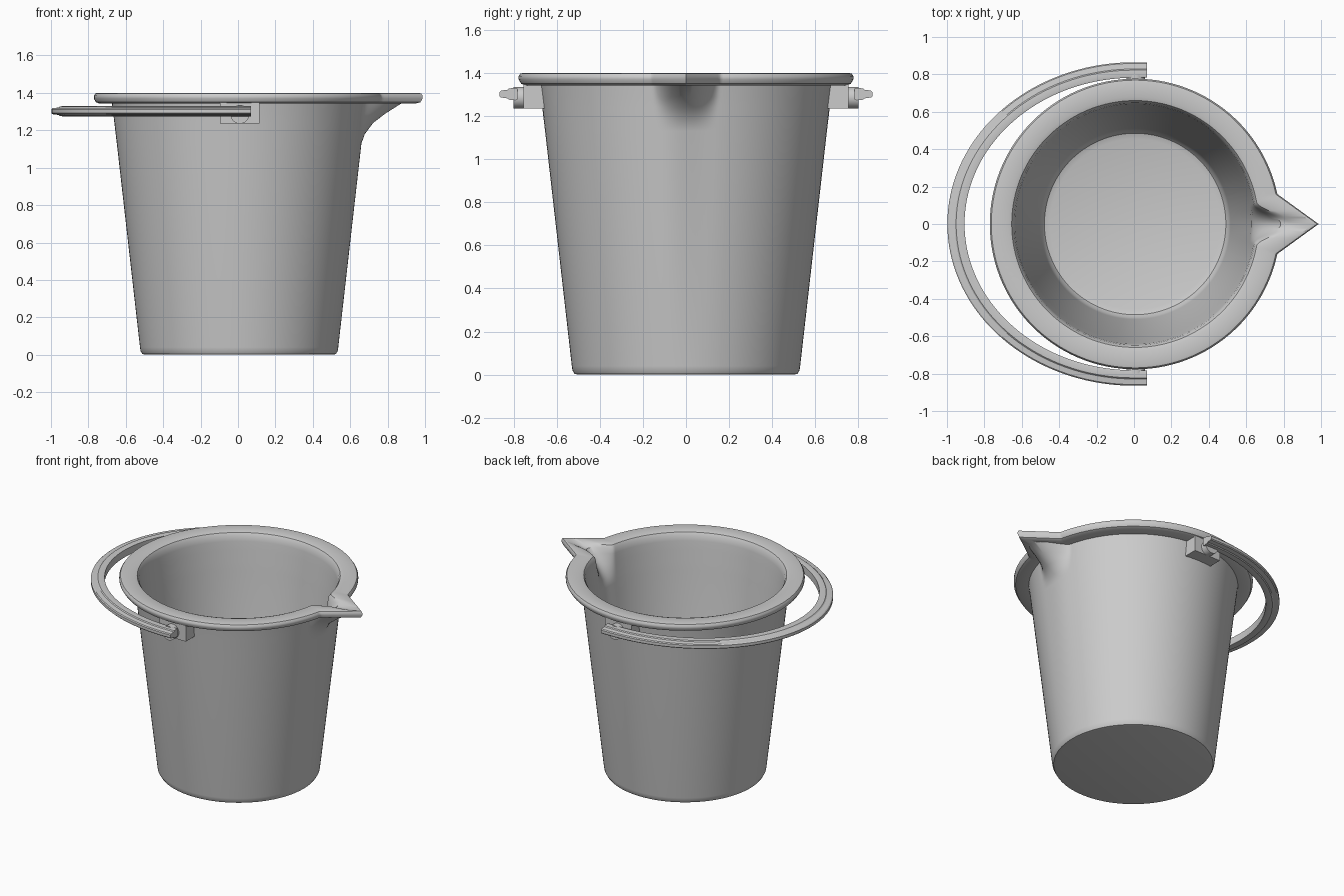
import bpy, bmesh
from math import sin, cos, pi

cube = bpy.data.objects.get("Cube")
if cube:
    bpy.data.objects.remove(cube, do_unlink=True)

grey = bpy.data.materials.new("light grey plastic")
grey.use_nodes = True
grey.diffuse_color = (0.6, 0.6, 0.6, 1)
grey.node_tree.nodes["Principled BSDF"].inputs["Base Color"].default_value = (0.6, 0.6, 0.6, 1)
CENTRE = 0.006


def finish(name, bm, angle=0.6):
    bmesh.ops.recalc_face_normals(bm, faces=bm.faces)
    mesh = bpy.data.meshes.new(name)
    bm.to_mesh(mesh)
    bm.free()
    mesh.materials.append(grey)
    obj = bpy.data.objects.new(name, mesh)
    bpy.context.collection.objects.link(obj)
    bpy.ops.object.select_all(action='DESELECT')
    obj.select_set(True)
    bpy.context.view_layer.objects.active = obj
    bpy.ops.object.shade_smooth_by_angle(angle=angle)
    return obj


def bridge(bm, a, b, closed=True):
    n = len(a)
    for i in range(n if closed else n - 1):
        j = (i + 1) % n
        bm.faces.new((a[i], a[j], b[j], b[i]))


# Spout shapes: a pointed lip for the rim, a soft lobe for the walls
def lip(a):
    return max(0, 0.982 / (cos(a) + 1.375 * abs(sin(a))) - 0.778) if abs(a) < 0.5 else 0


def lobe(a, width):
    return cos(a / width * pi / 2) ** 2 if abs(a) < width else 0


# Bucket profile: radius, height, lip share, wall bulge, bulge half-angle
profile = [
    (0.50, 0.0, 0, 0, 1), (0.518, 0.004, 0, 0, 1), (0.527, 0.02, 0, 0, 1),
    (0.53, 0.04, 0, 0, 1), (0.654, 1.13, 0, 0, 0.2), (0.66, 1.18, 0, 0.012, 0.2),
    (0.667, 1.24, 0, 0.05, 0.22), (0.673, 1.29, 0, 0.11, 0.23),
    (0.68, 1.342, 0, 0.185, 0.24),
    (0.745, 1.342, 0.95, 0, 1), (0.765, 1.35, 1, 0, 1), (0.777, 1.37, 1, 0, 1),
    (0.777, 1.385, 1, 0, 1), (0.769, 1.397, 1, 0, 1), (0.755, 1.4, 0.98, 0, 1),
    (0.68, 1.4, 0, 0.14, 0.19), (0.66, 1.394, 0, 0.14, 0.18),
    (0.648, 1.375, 0, 0.13, 0.17), (0.642, 1.34, 0, 0.10, 0.17),
    (0.636, 1.28, 0, 0.055, 0.16), (0.626, 1.2, 0, 0.01, 0.16),
    (0.62, 1.14, 0, 0, 1), (0.51, 0.11, 0, 0, 1), (0.50, 0.065, 0, 0, 1),
    (0.485, 0.045, 0, 0, 1), (0.455, 0.035, 0, 0, 1),
]
# Angles are closer together around the spout
fine, coarse, edge = 48, 112, 0.3
angles = [-edge + 2 * edge * i / fine for i in range(fine)]
angles += [edge + (2 * pi - 2 * edge) * i / coarse for i in range(coarse)]

bm = bmesh.new()
rings = []
for r, z, share, bulge, width in profile:
    ring = []
    for a in angles:
        rad = r + share * lip(a) + bulge * lobe(a, width)
        dip = 0.022 * lobe(a, 0.09) if z > 1.39 and bulge else 0
        ring.append(bm.verts.new((CENTRE + rad * cos(a), rad * sin(a), z - dip)))
    rings.append(ring)
for lower, upper in zip(rings, rings[1:]):
    bridge(bm, lower, upper)
bm.faces.new(rings[0])
bm.faces.new(rings[-1])
finish("bucket", bm)

# Handle: stepped section swept along a half ellipse with short straight ends
section = [(0, -0.026), (0.012, -0.029), (0.045, -0.026), (0.052, -0.02), (0.085, -0.016),
           (0.092, -0.01)]
section += [(d, -h) for d, h in reversed(section)]
path = [(0.07, -1, pi / 2)]
path += [(0, -1, pi / 2 + pi * i / 72) for i in range(73)]
path += [(0.07, 1, 3 * pi / 2)]
bm = bmesh.new()
rings = []
for shift, side, a in path:
    ring = []
    for d, h in section:
        x = shift + (0.906 + d) * cos(a)
        y = (0.782 + d * 0.9) * sin(a)
        ring.append(bm.verts.new((x, y, 1.302 + h)))
    rings.append(ring)
for first, second in zip(rings, rings[1:]):
    bridge(bm, first, second)
bm.faces.new(rings[0])
bm.faces.new(rings[-1])
finish("handle", bm, 0.5)

# Brackets and pivot pins on both sides
for side, label in ((1, "back"), (-1, "front")):
    bm = bmesh.new()
    bmesh.ops.create_cube(bm, size=1)
    for v in bm.verts:
        v.co = (CENTRE + 0.004 + v.co.x * 0.21, side * (0.70 + v.co.y * 0.11), 1.292 + v.co.z * 0.112)
    finish(label + "_bracket", bm)

    bm = bmesh.new()
    bmesh.ops.create_cone(bm, cap_ends=True, segments=32, radius1=0.05, radius2=0.05, depth=0.06)
    for v in bm.verts:
        x, y, z = v.co
        v.co = (CENTRE + 0.004 + x, side * (0.77 + z), 1.285 + y)
    finish(label + "_pivot_pin", bm)
